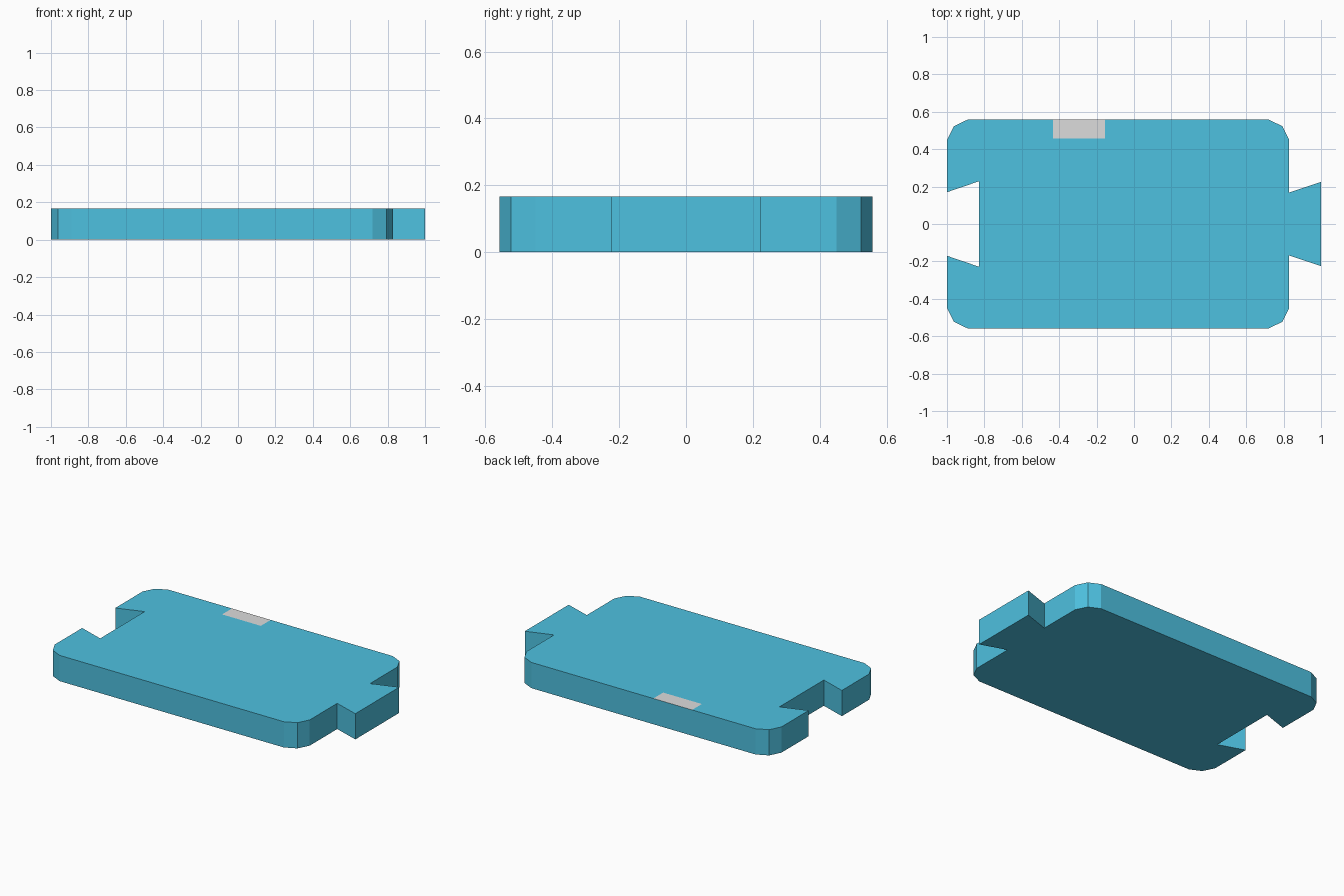
import bpy, bmesh

if "Cube" in bpy.data.objects:
    bpy.data.objects.remove(bpy.data.objects["Cube"])

H = 0.167


def material(name, rgb):
    m = bpy.data.materials.new(name)
    m.diffuse_color = (*rgb, 1)
    m.use_nodes = True
    m.node_tree.nodes["Principled BSDF"].inputs["Base Color"].default_value = m.diffuse_color
    return m


# Upper half of the outline, from the left notch round to the right tab
half = [(-0.83, 0.228), (-1, 0.17), (-1, 0.45), (-0.963, 0.523), (-0.89, 0.558),
        (0.72, 0.558), (0.793, 0.523), (0.83, 0.45), (0.83, 0.168), (1, 0.225)]
outline = half + [(x, -y) for x, y in reversed(half)]

# Interlocking tile: extrude the outline
bm = bmesh.new()
base = bm.faces.new([bm.verts.new((x, y, 0)) for x, y in outline])
ext = bmesh.ops.extrude_face_region(bm, geom=[base], use_keep_orig=True)
verts = [g for g in ext["geom"] if isinstance(g, bmesh.types.BMVert)]
bmesh.ops.translate(bm, verts=verts, vec=(0, 0, H))
bmesh.ops.recalc_face_normals(bm, faces=bm.faces)


def cut_top(co, no, inside):
    """Split the top faces accepted by the rule along a plane."""
    bm.normal_update()
    faces = [f for f in bm.faces if f.normal.z > 0.9 and inside(f)]
    edges = {e for f in faces for e in f.edges}
    vs = {v for f in faces for v in f.verts}
    bmesh.ops.bisect_plane(bm, geom=list(vs) + list(edges) + faces,
                           plane_co=co, plane_no=no)


def in_strip(f):
    return -0.434 < f.calc_center_bounds().x < -0.156 and len(f.verts) < 8


# Grey marker patch cut into the top face at the back edge
cut_top((-0.434, 0, 0), (1, 0, 0), lambda f: True)
cut_top((-0.156, 0, 0), (1, 0, 0), lambda f: True)
cut_top((0, 0.457, 0), (0, 1, 0), in_strip)
bm.normal_update()
for f in bm.faces:
    if f.normal.z > 0.9 and in_strip(f) and f.calc_center_bounds().y > 0.457:
        f.material_index = 1

mesh = bpy.data.meshes.new("interlocking_tile")
bm.to_mesh(mesh)
bm.free()
mesh.materials.append(material("sky blue", (0.076, 0.533, 0.745)))
mesh.materials.append(material("light grey", (0.72, 0.72, 0.72)))
tile = bpy.data.objects.new("interlocking_tile", mesh)
bpy.context.collection.objects.link(tile)
